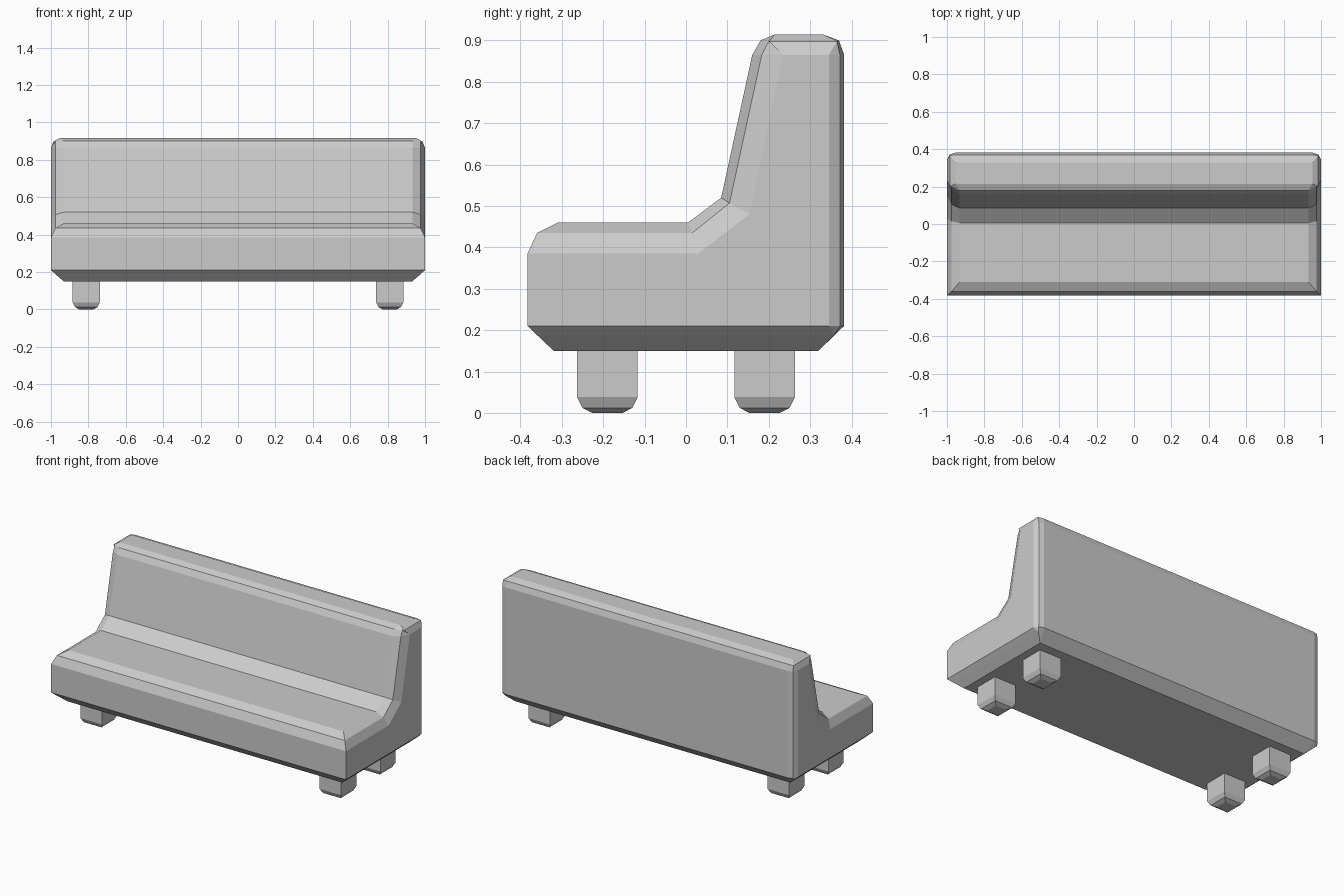
import bpy
import bmesh

if "Cube" in bpy.data.objects:
    bpy.data.objects.remove(bpy.data.objects["Cube"])


def loft(name, rings):
    """Skin a series of closed point loops, cap both ends, keep flat faces."""
    bm = bmesh.new()
    loops = [[bm.verts.new(p) for p in ring] for ring in rings]
    n = len(loops[0])
    for a, b in zip(loops, loops[1:]):
        for i in range(n):
            j = (i + 1) % n
            bm.faces.new((a[i], a[j], b[j], b[i]))
    bm.faces.new(loops[0])
    bm.faces.new(loops[-1])
    # repeated points collapse into mitred bevel corners
    bmesh.ops.remove_doubles(bm, verts=bm.verts, dist=0.0005)
    bmesh.ops.recalc_face_normals(bm, faces=bm.faces)
    mesh = bpy.data.meshes.new(name)
    bm.to_mesh(mesh)
    bm.free()
    obj = bpy.data.objects.new(name, mesh)
    bpy.context.collection.objects.link(obj)
    return obj


# Seat and backrest: full side profile, then two smaller ones for the rounded ends
full = [(-.32, .15), (-.383, .21), (-.383, .385), (-.36, .435), (-.31, .46),
        (.005, .46), (.085, .52), (.16, .865), (.18, .90), (.215, .915),
        (.33, .915), (.37, .90), (.382, .865), (.382, .21), (.32, .15)]
middle = [(-.36, .188), (-.383, .21), (-.383, .385), (-.36, .435), (-.36, .435),
          (.015, .435), (.105, .507), (.183, .865), (.20, .898), (.20, .898),
          (.365, .898), (.365, .898), (.372, .865), (.372, .21), (.358, .188)]
end = [(-.383, .21), (-.383, .21), (-.383, .385), (-.383, .385), (-.383, .385),
       (.03, .385), (.153, .48), (.235, .865), (.235, .865), (.235, .865),
       (.345, .865), (.345, .865), (.345, .865), (.345, .21), (.345, .21)]


def section(profile, x, back_x):
    # the rear edge has a tighter bevel than the front
    return [(back_x if 9 <= i <= 13 else x, y, z) for i, (y, z) in enumerate(profile)]


half = [section(full, .932, .955), section(middle, .976, .985), section(end, 1, 1)]
mirrored = [[(-x, y, z) for x, y, z in ring] for ring in reversed(half)]
loft("bench_body", mirrored + half)

# Four square legs with rounded feet
for side, sx in (("left", -1), ("right", 1)):
    for place, sy in (("front", -1), ("back", 1)):
        rings = []
        for z, r in ((0, .037), (.012, .06), (.038, .073), (.17, .073)):
            rings.append([(sx * .811 + a * r, sy * .19 + b * r, z)
                          for a, b in ((-1, -1), (1, -1), (1, 1), (-1, 1))])
        loft(f"{place}_{side}_leg", rings)
